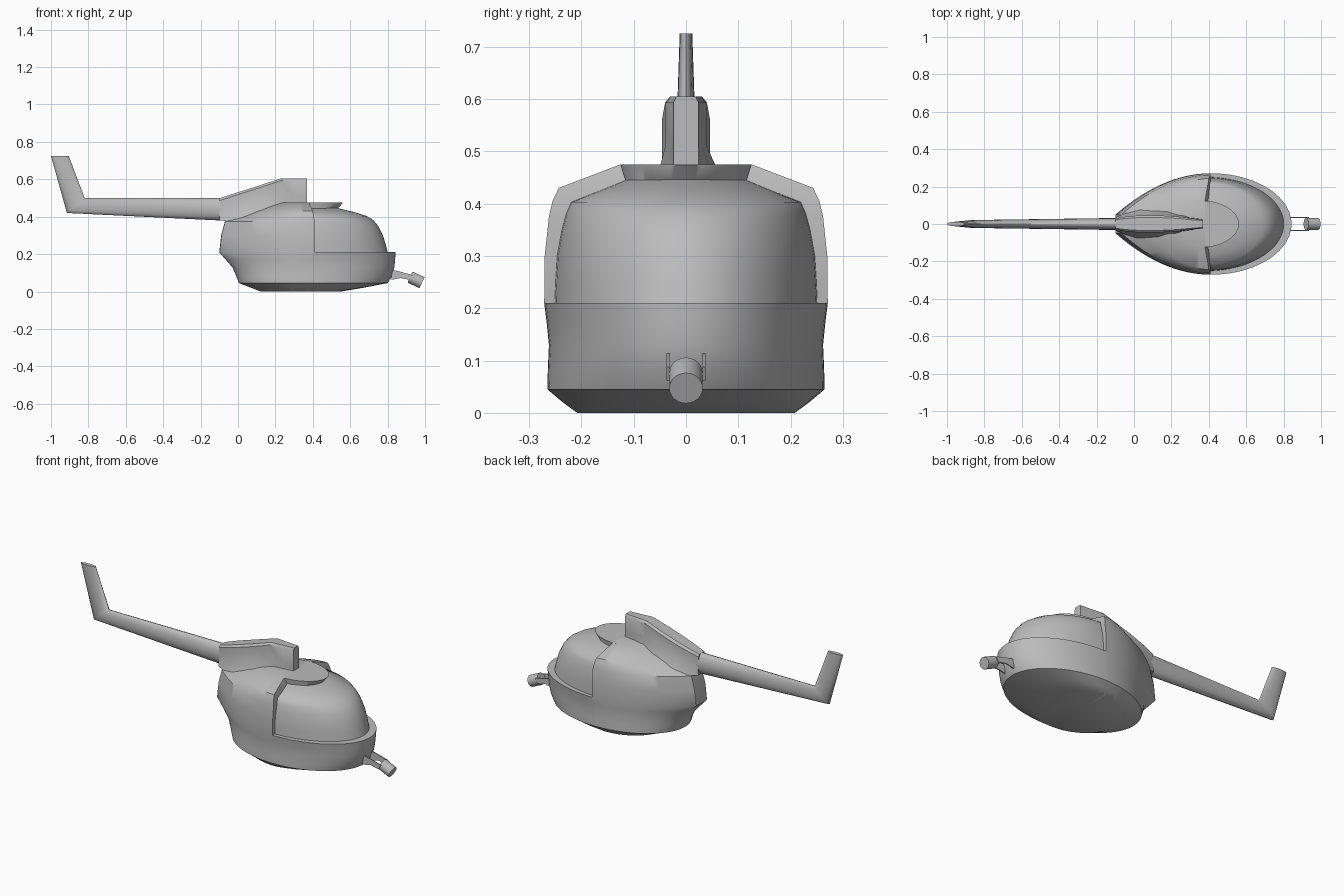
import bpy, bmesh, math
from mathutils import Vector

cube = bpy.data.objects.get("Cube")
if cube:
    bpy.data.objects.remove(cube, do_unlink=True)

grey = bpy.data.materials.new("plain_grey")
grey.use_nodes = True
grey.diffuse_color = (0.5, 0.5, 0.5, 1)
grey.node_tree.nodes["Principled BSDF"].inputs["Base Color"].default_value = (0.5, 0.5, 0.5, 1)


def finish(name, bm, angle=40):
    bmesh.ops.recalc_face_normals(bm, faces=bm.faces)
    mesh = bpy.data.meshes.new(name)
    bm.to_mesh(mesh)
    bm.free()
    mesh.materials.append(grey)
    obj = bpy.data.objects.new(name, mesh)
    bpy.context.collection.objects.link(obj)
    bpy.ops.object.select_all(action="DESELECT")
    obj.select_set(True)
    bpy.context.view_layer.objects.active = obj
    bpy.ops.object.shade_smooth_by_angle(angle=math.radians(angle))
    return obj


def loft(name, rings, angle=40):
    """Skin closed rings of equal length and cap both ends."""
    bm = bmesh.new()
    rows = [[bm.verts.new(p) for p in ring] for ring in rings]
    n = len(rows[0])
    for a, b in zip(rows, rows[1:]):
        for i in range(n):
            j = (i + 1) % n
            bm.faces.new((a[i], a[j], b[j], b[i]))
    bm.faces.new(rows[0])
    bm.faces.new(rows[-1])
    return finish(name, bm, angle)


def half_ring(z, centre, tip, width, tail=0.0, steps=20):
    """Half an egg outline from the centre to the tip; tail blends in a tapered end."""
    pts = []
    for i in range(-steps, steps + 1):
        t = i / steps * math.pi / 2
        u = math.cos(t)
        side = math.copysign(1, i)
        round_w = abs(math.sin(t))
        taper_w = 1 - 0.82 * u * u
        w = round_w * (1 - tail) + taper_w * tail
        pts.append((centre + (tip - centre) * u, side * width * w if i else 0, z))
    return pts


# Rear body: height, centre, rear tip, half width, tail taper
rear = [(0, .37, .12, .208, 0), (.02, .4, .07, .235, 0), (.045, .4, .005, .265, .05),
        (.085, .4, -.01, .264, .2), (.13, .4, -.03, .262, .5), (.17, .4, -.065, .266, .8),
        (.21, .41, -.1, .271, 1), (.3, .41, -.09, .27, 1), (.375, .41, -.07, .262, 1),
        (.405, .405, .02, .255, 1), (.43, .4, .09, .243, .8), (.475, .38, .22, .125, .6)]
loft("rear_body", [half_ring(*r) for r in rear])

# Nose hull with the ledge below the canopy
nose = [(0, .37, .55, .208), (.02, .4, .67, .235), (.045, .4, .8, .265),
        (.085, .4, .825, .264), (.13, .4, .836, .262), (.17, .4, .84, .266), (.21, .41, .842, .271)]
loft("nose_hull", [half_ring(*r) for r in nose])

# Canopy
canopy = [(.2, .38, .803, .252), (.25, .38, .79, .25), (.3, .38, .775, .247), (.35, .38, .75, .238),
          (.38, .38, .725, .23), (.403, .38, .69, .22), (.425, .37, .62, .165), (.447, .37, .53, .11)]
loft("canopy", [half_ring(*r) for r in canopy], 50)

# Rounded roof lip over the canopy
lip = [(.42, .36, .56, .115), (.445, .36, .535, .118), (.473, .36, .56, .125), (.475, .36, .56, .125)]
loft("roof_lip", [half_ring(*r) for r in lip])


# Engine pylon: x, bottom, top, lower half width, upper half width
def pylon_ring(x, low, top, wide, slim):
    half = [(wide, low), (slim, low + (top - low) * .45), (slim, top - .012), (slim * .75, top)]
    return [(x, y, z) for y, z in half] + [(x, -y, z) for y, z in reversed(half)]


pylon = [(-.1, .38, .498, .035, .03), (-.04, .375, .518, .06, .04), (.03, .38, .54, .085, .046),
         (.13, .4, .572, .09, .046), (.23, .43, .605, .06, .04), (.3, .43, .605, .035, .031),
         (.37, .43, .605, .024, .024)]
loft("engine_pylon", [pylon_ring(*p) for p in pylon], 35)


# Tail boom bending up into the fin
def section(a, b, width, steps=16):
    a, b = Vector((a[0], 0, a[1])), Vector((b[0], 0, b[1]))
    mid, arm = (a + b) / 2, (b - a) / 2
    ring = []
    for i in range(steps):
        t = 2 * math.pi * i / steps
        ring.append(mid + arm * math.cos(t) + Vector((0, width * math.sin(t), 0)))
    return ring


loft("tail_boom", [section((0, .376), (0, .5), .036), section((-.1, .38), (-.1, .5), .032),
                   section((-.915, .42), (-.82, .5), .021), section((-1, .725), (-.905, .725), .012)])

# Sensor bracket arms on the nose
for name, side in (("left_bracket_arm", 1), ("right_bracket_arm", -1)):
    outline = [(.82, .062), (.82, .114), (.845, .112), (.935, .088), (.92, .062), (.87, .072)]
    loft(name, [[(x, side * y, z) for x, z in outline] for y in (.031, .037)])

# Tilted sensor drum
bm = bmesh.new()
bmesh.ops.create_cone(bm, cap_ends=True, segments=24, radius1=.032, radius2=.032, depth=.07)
drum = finish("sensor_drum", bm)
drum.location = (.952, 0, .062)
drum.rotation_euler = (0, math.radians(115), 0)
